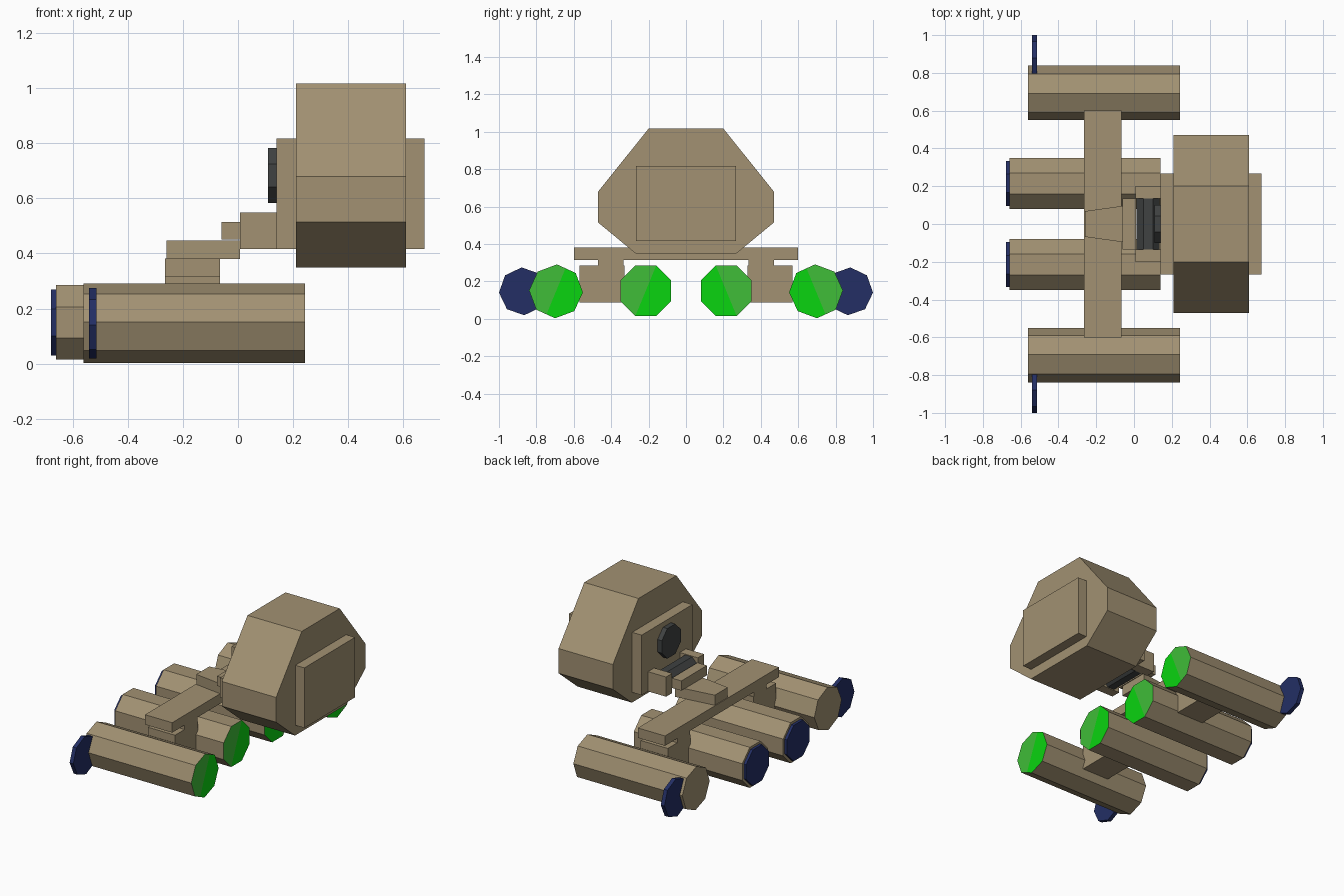
import bpy, bmesh, math
from mathutils import Vector

if "Cube" in bpy.data.objects:
    bpy.data.objects.remove(bpy.data.objects["Cube"])


def material(name, rgb):
    m = bpy.data.materials.new(name)
    m.diffuse_color = (*rgb, 1)
    m.use_nodes = True
    m.node_tree.nodes["Principled BSDF"].inputs["Base Color"].default_value = m.diffuse_color
    return m


TAN = material("tan", (0.36, 0.285, 0.17))
GREEN = material("bright_green", (0.003, 0.66, 0.005))
PALE = material("pale_green", (0.05, 0.51, 0.04))
BLUE = material("navy_blue", (0.017, 0.028, 0.13))
GREY = material("dark_grey", (0.05, 0.054, 0.054))


def finish(name, bm, *mats):
    bmesh.ops.recalc_face_normals(bm, faces=bm.faces)
    me = bpy.data.meshes.new(name)
    bm.to_mesh(me)
    bm.free()
    for m in mats:
        me.materials.append(m)
    ob = bpy.data.objects.new(name, me)
    bpy.context.collection.objects.link(ob)
    return ob


def extrude(bm, points, offset):
    """Solid made from a flat outline pushed along an offset."""
    face = bm.faces.new([bm.verts.new(p) for p in points])
    bm.normal_update()
    geom = bmesh.ops.extrude_face_region(bm, geom=[face], use_keep_orig=True)
    moved = [g for g in geom["geom"] if isinstance(g, bmesh.types.BMVert)]
    bmesh.ops.translate(bm, verts=moved, vec=offset)


def box(name, x, y, z, mat=TAN):
    bm = bmesh.new()
    extrude(bm, [(x[0], y[0], z[0]), (x[1], y[0], z[0]),
                 (x[1], y[1], z[0]), (x[0], y[1], z[0])], (0, 0, z[1] - z[0]))
    return finish(name, bm, mat)


def octagon(cy, cz, r, turn):
    return [(cy + r * math.cos(math.radians(turn + 45 * i)),
             cz + r * math.sin(math.radians(turn + 45 * i))) for i in range(8)]


def prism_x(name, x, outline, mat=TAN):
    bm = bmesh.new()
    extrude(bm, [(x[0], a, b) for a, b in outline], (x[1] - x[0], 0, 0))
    return finish(name, bm, mat)


def tube(name, x, cy, cz, r, turn):
    """Eight-sided tube with a two-tone green end."""
    side = 1 if cy > 0 else -1
    bm = bmesh.new()
    extrude(bm, [(x[0], a, b) for a, b in octagon(cy, cz, r, turn)],
            (x[1] - x[0], 0, 0))
    end = max(bm.faces, key=lambda f: f.calc_center_median().x)
    normal = Vector((0, side * 0.92, 0.38))
    centre = Vector((x[1], cy, cz))
    bmesh.ops.bisect_plane(bm, geom=[end, *end.edges, *end.verts],
                           plane_co=centre, plane_no=normal, dist=1e-4)
    for f in bm.faces:
        c = f.calc_center_median()
        if c.x > x[1] - 1e-4:
            f.material_index = 2 if (c - centre).dot(normal) > 0 else 1
    return finish(name, bm, TAN, GREEN, PALE)


# Head block and the slab that runs through it
half = [(0.27, 0.35), (0.47, 0.515), (0.47, 0.68), (0.2, 1.017)]
prism_x("head", (0.21, 0.61), half + [(-y, z) for y, z in reversed(half)])
box("head_slab", (0.14, 0.676), (-0.267, 0.267), (0.417, 0.817))
prism_x("rear_port", (0.108, 0.145),
        octagon(0, 0.683, 0.1 / math.cos(math.pi / 8), 22.5), GREY)

# Hinge roller lying across the neck
bm = bmesh.new()
extrude(bm, [(a, -0.135, b) for a, b in octagon(0.075, 0.482, 0.066, 22.5)],
        (0, 0.27, 0))
finish("hinge_roller", bm, GREY)

# Neck: block behind the hinge, then a tapered piece on the crossbar
box("neck_block", (-0.06, 0.01), (-0.135, 0.135), (0.45, 0.515))
bm = bmesh.new()
extrude(bm, [(-0.26, -0.068, 0.38), (0.007, -0.105, 0.38),
             (0.007, 0.105, 0.38), (-0.26, 0.068, 0.38)], (0, 0, 0.068))
finish("neck_wedge", bm, TAN)
box("crossbar", (-0.265, -0.065), (-0.6, 0.6), (0.315, 0.381))

# Paired parts on both sides
R_IN = 0.135 / math.cos(math.pi / 8)
for s, tag in ((-1, "front"), (1, "back")):
    box(tag + "_hinge_arm", (0.007, 0.142), sorted((s * 0.135, s * 0.2)), (0.417, 0.548))
    box(tag + "_hanger", (-0.265, -0.065), sorted((s * 0.335, s * 0.47)), (0.28, 0.318))
    box(tag + "_tube_bracket", (-0.265, -0.065), sorted((s * 0.33, s * 0.57)), (0.088, 0.286))
    tube(tag + "_inner_tube", (-0.66, 0.14), s * 0.215, 0.15, R_IN, 22.5)
    prism_x(tag + "_inner_cap", (-0.678, -0.66),
            octagon(s * 0.215, 0.15, 0.129, 22.5), BLUE)
    tube(tag + "_outer_tube", (-0.56, 0.243), s * 0.695, 0.147, 0.144, s * 2)
    prism_x(tag + "_outer_disc", (-0.541, -0.514),
            octagon(s * 0.872, 0.147, 0.128, -s * 3), BLUE)
